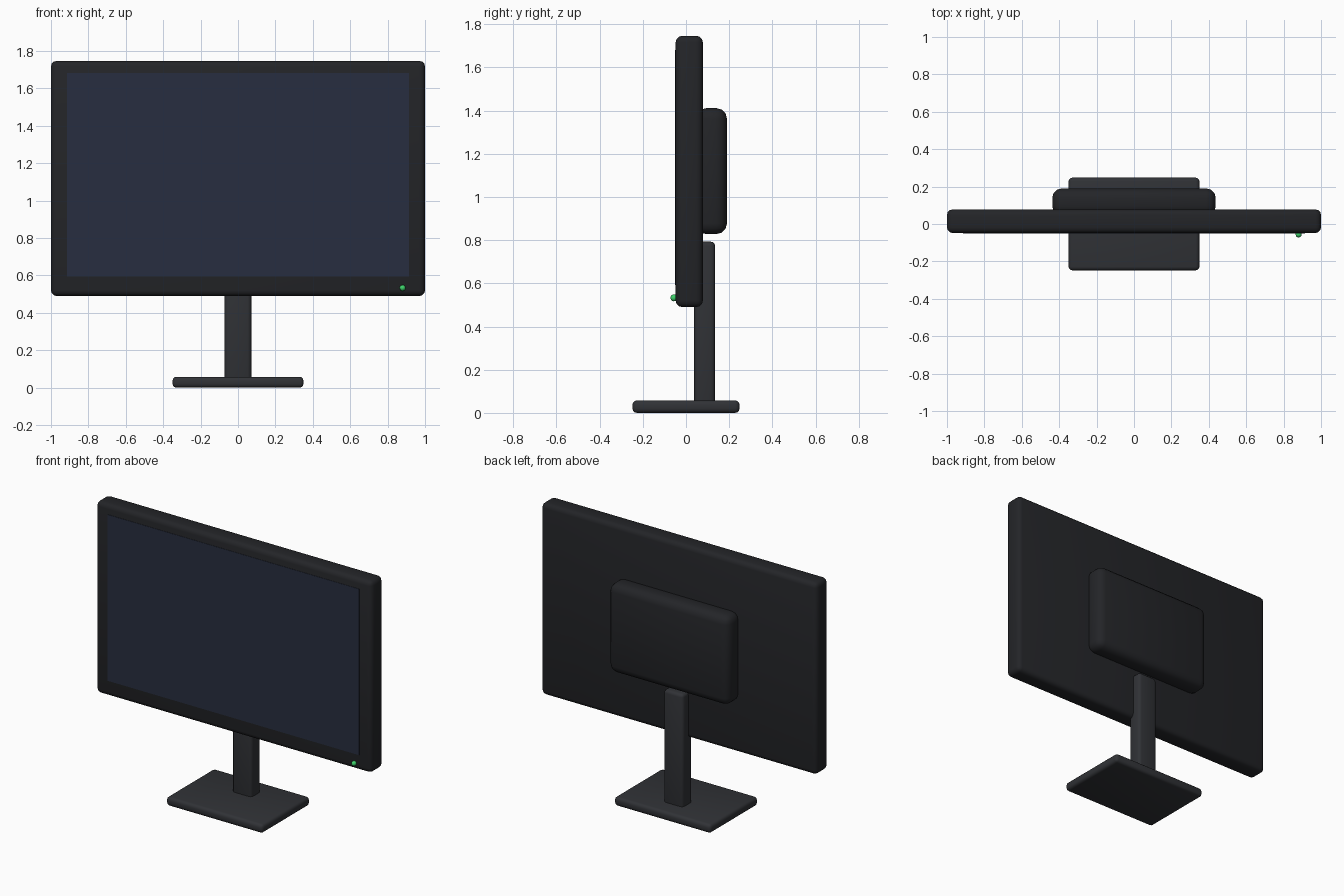
import bpy
import math

if "Cube" in bpy.data.objects:
    bpy.data.objects.remove(bpy.data.objects["Cube"])


def material(name, rgb):
    m = bpy.data.materials.new(name)
    m.diffuse_color = (*rgb, 1)
    m.use_nodes = True
    m.node_tree.nodes["Principled BSDF"].inputs["Base Color"].default_value = m.diffuse_color
    return m


shell = material("dark_shell", (0.017, 0.018, 0.021))
metal = material("stand_grey", (0.030, 0.032, 0.037))
glass = material("screen_blue", (0.020, 0.027, 0.050))
green = material("led_green", (0.05, 0.65, 0.15))


def box(name, lo, hi, mat, bevel=0.0, segments=3):
    """Rounded box between two opposite corners."""
    centre = [(a + b) / 2 for a, b in zip(lo, hi)]
    bpy.ops.mesh.primitive_cube_add(size=1, location=centre)
    ob = bpy.context.object
    ob.name = name
    ob.scale = [b - a for a, b in zip(lo, hi)]
    bpy.ops.object.transform_apply(location=False, rotation=False, scale=True)
    if bevel:
        mod = ob.modifiers.new("rounded_edges", 'BEVEL')
        mod.width = bevel
        mod.segments = segments
        bpy.ops.object.modifier_apply(modifier=mod.name)
        bpy.ops.object.shade_smooth_by_angle(angle=math.radians(35))
    ob.data.materials.append(mat)
    return ob


# Display: casing, flush screen and rear electronics housing
box("display_casing", (-1, -0.048, 0.49), (1, 0.078, 1.747), shell, 0.03)
box("screen", (-0.913, -0.050, 0.593), (0.913, -0.040, 1.682), glass)
box("rear_housing", (-0.437, 0.045, 0.828), (0.437, 0.19, 1.412), shell, 0.05)

# Stand: upright column and flat foot
box("stand_column", (-0.071, 0.038, 0.03), (0.071, 0.135, 0.793), metal, 0.02)
box("stand_base", (-0.35, -0.248, 0.0), (0.35, 0.248, 0.058), metal, 0.02)

# Power light on the lower right of the bezel
bpy.ops.mesh.primitive_uv_sphere_add(segments=16, ring_count=8, radius=0.016,
                                     location=(0.88, -0.056, 0.533))
led = bpy.context.object
led.name = "power_light"
bpy.ops.object.shade_smooth()
led.data.materials.append(green)
